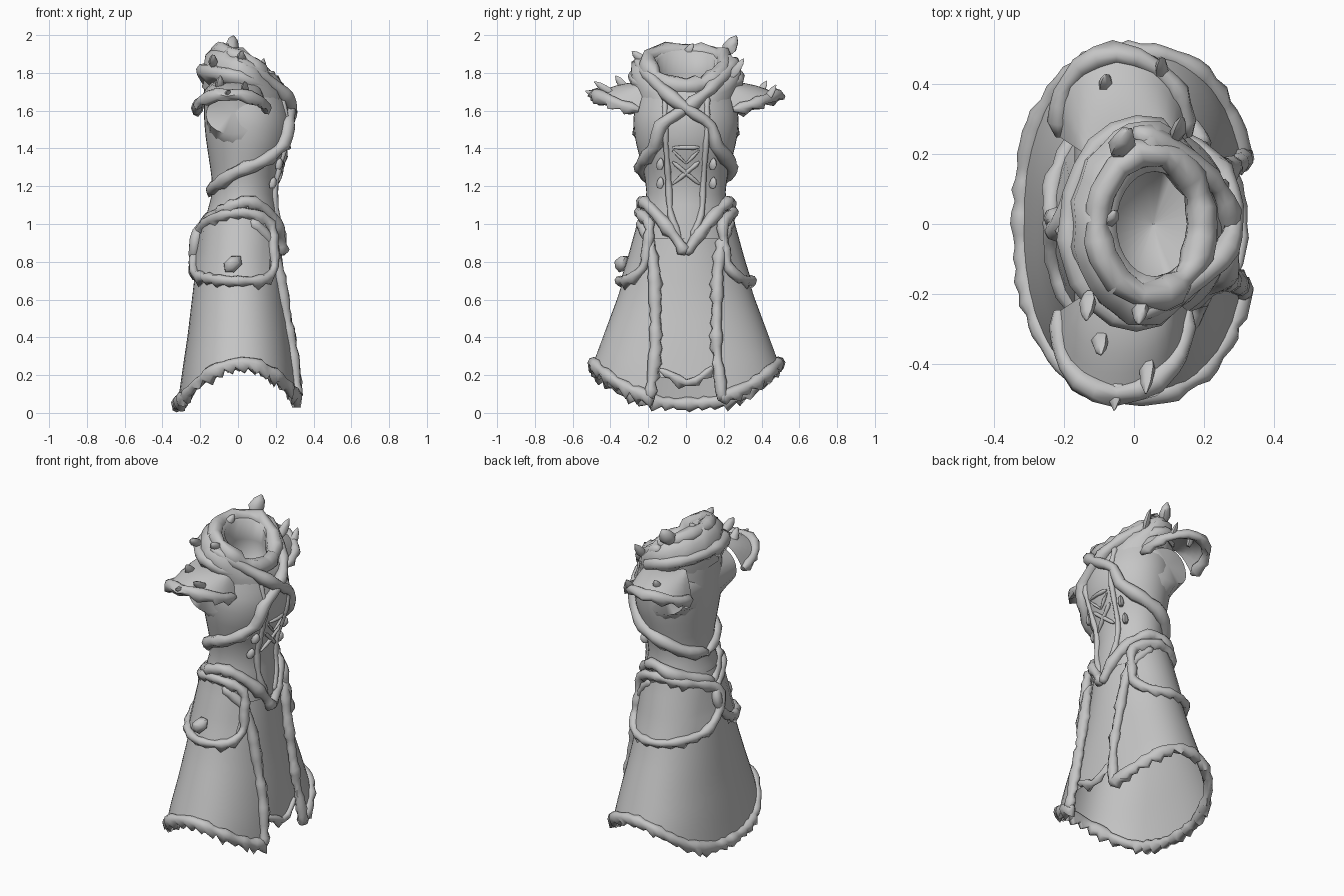
import bpy, bmesh, math, random
from mathutils import Vector

if "Cube" in bpy.data.objects:
    bpy.data.objects.remove(bpy.data.objects["Cube"])

random.seed(4)
cloth = bpy.data.materials.new("plain_grey")
cloth.diffuse_color = (0.56, 0.56, 0.56, 1)
cloth.use_nodes = True
cloth.node_tree.nodes["Principled BSDF"].inputs["Base Color"].default_value = cloth.diffuse_color

# Garment outline: height, back x, front x, half width
ROWS = [(0.0, -.32, .325, .55), (.25, -.285, .30, .49), (.4, -.262, .28, .435), (.6, -.238, .252, .36),
        (.8, -.215, .235, .295), (1.0, -.18, .22, .24), (1.15, -.14, .205, .208), (1.25, -.14, .215, .218),
        (1.35, -.155, .25, .245), (1.45, -.17, .28, .27), (1.55, -.18, .285, .28), (1.65, -.18, .26, .265),
        (1.75, -.18, .22, .25), (2.0, -.15, .15, .2)]


def section(z):
    for a, b in zip(ROWS, ROWS[1:]):
        if z <= b[0]:
            f = (z - a[0]) / (b[0] - a[0])
            lo, hi, w = [a[i] + (b[i] - a[i]) * f for i in (1, 2, 3)]
            return (lo + hi) / 2, (hi - lo) / 2, w


def power(v, e):
    return math.copysign(abs(v) ** e, v)


# The skirt is slightly boxier towards the hem
def boxy(z):
    return 1 - .12 * max(0, min(1, (.8 - z) / .6))


def body(t, z, off=0.0):
    cx, ax, by = section(z)
    e = boxy(z)
    return Vector((cx + (ax + off) * power(math.cos(t), e), (by + off) * power(math.sin(t), e), z))


def front_angle(y, z):
    return math.asin(power(max(-1, min(1, y / section(z)[2])), 1 / boxy(z)))


def front(y, z, off=.01):
    return body(front_angle(y, z), z, off)


def side(x, z, s=1, off=.015):
    cx, ax, _ = section(z)
    return body(s * math.acos(power(max(-1, min(1, (x - cx) / ax)), 1 / boxy(z))), z, off)


def make(name, verts, faces, angle=50):
    me = bpy.data.meshes.new(name)
    me.from_pydata([tuple(v) for v in verts], [], faces)
    bm = bmesh.new()
    bm.from_mesh(me)
    bmesh.ops.recalc_face_normals(bm, faces=bm.faces)
    bm.to_mesh(me)
    bm.free()
    me.materials.append(cloth)
    ob = bpy.data.objects.new(name, me)
    bpy.context.collection.objects.link(ob)
    bpy.ops.object.select_all(action='DESELECT')
    ob.select_set(True)
    bpy.context.view_layer.objects.active = ob
    bpy.ops.object.shade_smooth_by_angle(angle=math.radians(angle))


def grid(name, fn, nu, nv, wrap=False, angle=50):
    cols = nu if wrap else nu + 1
    verts = [fn(i / nu, j / nv) for j in range(nv + 1) for i in range(cols)]
    faces = [(j * cols + i, j * cols + (i + 1) % cols, (j + 1) * cols + (i + 1) % cols, (j + 1) * cols + i)
             for j in range(nv) for i in range(nu)]
    make(name, verts, faces, angle)


def smooth_path(pts, step, closed):
    pts = [Vector(p) for p in pts]
    n, out = len(pts), []
    for i in range(n if closed else n - 1):
        get = lambda k: pts[k % n] if closed else pts[max(0, min(n - 1, k))]
        a, b, c, d = get(i - 1), get(i), get(i + 1), get(i + 2)
        m = max(1, round((c - b).length / step))
        for k in range(m):
            f = k / m
            out.append(.5 * (2 * b + (c - a) * f + (2 * a - 5 * b + 4 * c - d) * f * f
                             + (3 * b - a - 3 * c + d) * f ** 3))
    return out if closed else out + [pts[-1]]


# Rope of fur: a tube with uneven tufts that droop to one side
def fur(name, pts, r=.027, closed=False, droop=(0, 0, -1), tuft=.025, step=.036, rough=.25):
    path = smooth_path(pts, step, closed)
    n, k, verts = len(path), 8, []
    for i, p in enumerate(path):
        q = path[(i + 1) % n] if closed or i < n - 1 else p
        o = path[i - 1] if closed or i > 0 else p
        tan = (q - o).normalized()
        nor = Vector((p.x - .03, p.y, .05))
        nor = (nor - tan * nor.dot(tan)).normalized()
        bi = tan.cross(nor)
        rad = r * random.uniform(1 - rough, 1 + rough)
        if not closed and i in (0, n - 1):
            rad *= .45
        for j in range(k):
            a = math.tau * j / k
            d = nor * math.cos(a) + bi * math.sin(a)
            v = p + d * rad
            if i % 2 and d.dot(Vector(droop)) > .6:
                v += Vector(droop) * tuft * random.uniform(.2, 1.2) + tan * tuft * .5
            verts.append(v)
    faces = [(i * k + j, i * k + (j + 1) % k, (i + 1) % n * k + (j + 1) % k, (i + 1) % n * k + j)
             for i in range(n if closed else n - 1) for j in range(k)]
    if not closed:
        faces += [tuple(range(k)), tuple(range((n - 1) * k, n * k))]
    make(name, verts, faces, 70)


# Blunt curved tooth
def spike(name, base, tip, r=.022):
    base, tip = Vector(base), Vector(tip)
    ax = (tip - base).normalized()
    u = ax.orthogonal().normalized()
    w = ax.cross(u)
    verts = [base.lerp(tip, f) + (u * math.cos(a) + w * math.sin(a) * .75) * r * s + u * .01 * f
             for f, s in ((0, .6), (.35, 1), (.75, .7), (1, .12)) for a in [math.tau * j / 6 for j in range(6)]]
    faces = [(i * 6 + j, i * 6 + (j + 1) % 6, i * 6 + 6 + (j + 1) % 6, i * 6 + 6 + j)
             for i in range(3) for j in range(6)] + [tuple(range(6)), tuple(range(18, 24))]
    make(name, verts, faces, 60)


# Bodice
def bodice(u, v):
    t = u * math.tau
    return body(t, .92 + (1.72 - .07 * math.cos(t) - .92) * v)


grid("bodice", bodice, 40, 16, True)


# Skirt, open at the front, with an arched hem
def hem(t):
    return .05 + .215 * math.sin(t) ** 2


def skirt(u, v, off=.006):
    z = 1.06 + (hem(math.tau * (.06 + .88 * u)) - 1.06) * v
    t0 = front_angle(.165, z)
    return body(t0 + (math.tau - 2 * t0) * u, z, off)


grid("skirt", skirt, 48, 14)
grid("front_panel", lambda u, v: front((u - .5) * .37, 1.0 - (.83 - .05 * abs(u - .5)) * v, -.008), 8, 8)
fur("front_panel_hem", [front(y, z, -.002) for y, z in
                        ((-.14, .23), (-.08, .2), (0, .16), (.05, .17), (.14, .24))], .02)
fur("skirt_hem", [skirt(i / 30, 1) for i in range(31)], .029, tuft=.03)

# Mantle around the neck: high at the back and sides, dipping at the front
RINGS = [(.035, .22, .262, 1.69, .07), (.03, .215, .285, 1.77, .10), (.03, .20, .292, 1.84, .13),
         (.05, .155, .225, 1.885, .16), (.06, .11, .15, 1.86, .15), (.055, .115, .15, 1.76, .08),
         (.055, .12, .15, 1.62, .03), (.055, .002, .002, 1.58, 0)]


def dip(t):
    c = math.cos(t)
    return c if c > 0 else .35 * c


def mantle(u, v):
    i = round(v * 7)
    c, rx, ry, z, tilt = RINGS[i]
    t = u * math.tau
    jag = random.uniform(-.015, .015) if i < 4 else 0
    return Vector((c + (rx + jag * .6) * math.cos(t), (ry + jag * .6) * math.sin(t), z - tilt * dip(t) + jag))


grid("mantle", mantle, 28, 7, True, 80)
fur("neck_ruff", [(.045 + .15 * math.cos(t), .205 * math.sin(t), 1.865 - .14 * dip(t))
                  for t in [math.tau * i / 14 for i in range(14)]], .042, True, (0, 0, 1), .015, .06, .25)
fur("mantle_edge", [(.015 + .2 * math.cos(t), .275 * math.sin(t), 1.78 - .09 * dip(t))
                    for t in [1.0 + (math.tau - 2) * i / 14 for i in range(15)]], .034, tuft=.03, step=.055)

for s, tag in ((-1, "right"), (1, "left")):
    # Skirt opening trim
    fur(tag + "_front_trim", [front(s * y, z, .012) for y, z in (
        (.23, 1.02), (.185, .9), (.165, .75), (.16, .55), (.16, .35), (.175, .2), (.19, .07))],
        .028, droop=(0, -s, 0), tuft=.014)
    # Crossed fur strap: shoulder, chest, far flank, back
    fur(tag + "_chest_strap", [Vector((.0, -s * .265, 1.87)), Vector((.12, -s * .2, 1.79)),
                               front(-s * .1, 1.695, .015), front(0, 1.615, .012 + s * .006),
                               front(s * .13, 1.52, .008)]
        + [side(x, z, s, .01) for x, z in ((.23, 1.42), (.13, 1.335), (0, 1.28), (-.1, 1.21))]
        + [body(math.pi, 1.17, .01)], .033, tuft=.012, step=.05)
    # Waist band with a pointed front
    fur(tag + "_waist_band", [front(s * y, z, .004) for y, z in ((0, .84), (.05, .92), (.11, 1.0), (.18, 1.08))]
        + [side(.05, 1.12, s), side(-.06, 1.08, s), body(math.pi, 1.0, .01)], .032, tuft=.016)
    # Hip pouch and its trim
    grid(tag + "_hip_pouch", lambda u, v: side(-.2 + .37 * u - .02 * v, 1.04 - .33 * v - .05 * (2 * u - 1) ** 2 * (1 - v),
                                               s, .02), 10, 8)
    fur(tag + "_pouch_trim", [side(x, z, s, .024) for x, z in (
        (.155, 1.0), (.17, .87), (.175, .77), (.13, .71), (.0, .7), (-.12, .71), (-.205, .74), (-.215, .84),
        (-.19, .96), (-.09, 1.04), (.05, 1.06))], .026, True, tuft=.024)
    # Armhole lip and plug
    arm = [Vector((-.03 + .14 * math.cos(a), s * (.285 - .03 * math.cos(a) ** 2), 1.58 + .105 * math.sin(a)))
           for a in [math.tau * i / 20 for i in range(20)]]
    root = [side(-.02 + (p.x + .02) * 1.15, 1.56 + (p.z - 1.58) * 1.4, s, -.01) for p in arm]
    make(tag + "_armhole", root + arm + [Vector((-.03, s * .265, 1.59))],
         [(i, (i + 1) % 20, 20 + (i + 1) % 20, 20 + i) for i in range(20)]
         + [(20 + i, 20 + (i + 1) % 20, 40) for i in range(20)], 60)

    # Shoulder flap and its fringe
    def rim(u):
        a = math.pi * u
        return Vector((-.03 + .185 * math.cos(a) - .02 * math.sin(a), s * (.25 + .235 * math.sin(a) ** .8),
                       1.605 + .085 * math.sin(a)))

    def flap(u, v):
        p = Vector((-.02 + .12 * math.cos(math.pi * u), s * .2, 1.75)).lerp(rim(u), v)
        p.z += .02 * math.sin(math.pi * v)
        return p
    grid(tag + "_shoulder_flap", flap, 14, 5)
    fur(tag + "_shoulder_fringe", [rim(i / 10) for i in range(11)], .029,
        droop=(0, s * .7, -.7), tuft=.022, step=.045)
    # Bodice seams, beads and laces
    fur(tag + "_bodice_seam", [front(s * y, z, .002) for y, z in (
        (.11, 1.68), (.11, 1.5), (.1, 1.35), (.09, 1.2), (.08, 1.05), (.03, .93))], .016, tuft=0)
    fur(tag + "_lace", [front(s * y, z, .004) for y, z in ((-.07, 1.21), (0, 1.27), (.07, 1.33))], .011, tuft=0)
    fur(tag + "_upper_lace", [front(s * y, z, .004) for y, z in ((0, 1.32), (.035, 1.355), (.07, 1.39))],
        .01, tuft=0)
    for z in (1.22, 1.32):
        p = front(s * .14, z, 0)
        spike(tag + "_bead", p + Vector((.01, 0, -.03)), p + Vector((.015, 0, .03)), .026)

fur("cross_lace", [front(y, 1.405, .004) for y in (-.07, 0, .07)], .012, tuft=0)

# Knob on one pouch
spike("pouch_knob", side(-.02, .78, -1, .01), side(-.02, .81, -1, .085), .06)

# Teeth on the mantle and shoulder flaps
for b, t, r in [((-.04, .21, 1.9), (-.03, .26, 2.0), .048), ((.12, .24, 1.78), (.13, .30, 1.88), .028),
                ((-.08, .38, 1.68), (-.09, .42, 1.76), .026), ((.02, -.22, 1.86), (.02, -.28, 1.92), .03),
                ((-.1, -.31, 1.70), (-.1, -.38, 1.78), .03), ((.04, -.38, 1.68), (.04, -.48, 1.76), .028),
                ((-.05, -.43, 1.67), (-.05, -.53, 1.71), .028), ((-.07, .0, 1.9), (-.06, .03, 1.96), .025),
                ((.08, .42, 1.65), (.07, .47, 1.74), .024), ((-.13, -.2, 1.84), (-.13, -.27, 1.90), .03)]:
    spike("tooth", b, t, r)
